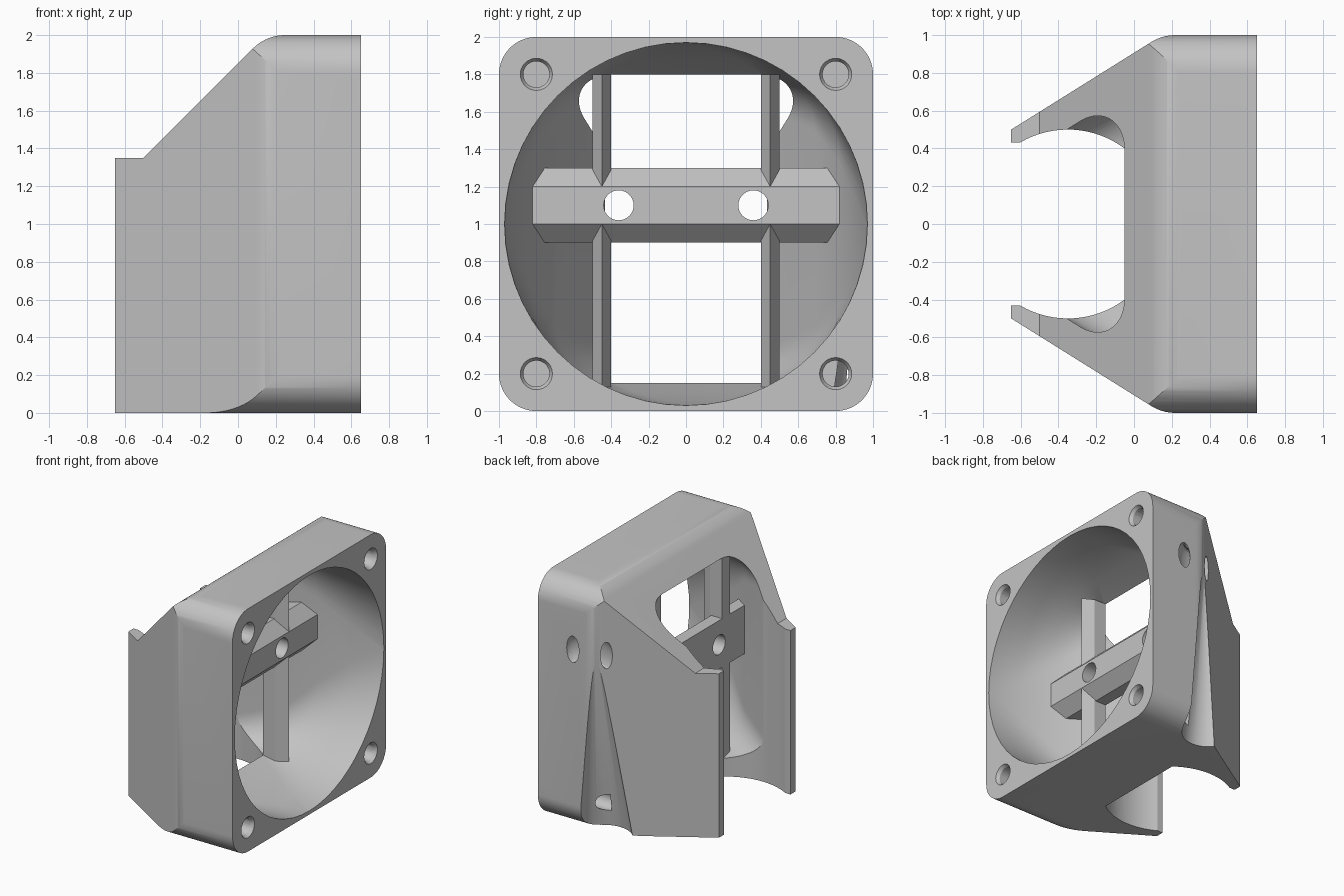
import bpy, bmesh, math
from mathutils import Vector

if "Cube" in bpy.data.objects:
    bpy.data.objects.remove(bpy.data.objects["Cube"], do_unlink=True)

grey = bpy.data.materials.new("plain_grey")
grey.use_nodes = True
colour = (0.55, 0.55, 0.55, 1)
grey.diffuse_color = colour
grey.node_tree.nodes["Principled BSDF"].inputs["Base Color"].default_value = colour


def loft(name, rings):
    """Closed solid through rings that share one point count."""
    bm = bmesh.new()
    loops = [[bm.verts.new(p) for p in ring] for ring in rings]
    n = len(loops[0])
    for a, b in zip(loops, loops[1:]):
        for i in range(n):
            j = (i + 1) % n
            bm.faces.new((a[i], a[j], b[j], b[i]))
    bm.faces.new(loops[0])
    bm.faces.new(loops[-1])
    bmesh.ops.recalc_face_normals(bm, faces=bm.faces)
    mesh = bpy.data.meshes.new(name)
    bm.to_mesh(mesh)
    bm.free()
    mesh.materials.append(grey)
    ob = bpy.data.objects.new(name, mesh)
    bpy.context.collection.objects.link(ob)
    return ob


def place(axis, d, p):
    u, v = p
    return {"x": (d, u, v), "y": (u, d, v), "z": (u, v, d)}[axis]


def prism(name, points, axis, lo, hi):
    return loft(name, [[place(axis, d, p) for p in points] for d in (lo, hi)])


def fillet(corners, steps=10):
    """Outline from (u, v, radius) corners."""
    out = []
    for i, (u, v, r) in enumerate(corners):
        p = Vector((u, v))
        if not r:
            out.append(p)
            continue
        a = (Vector(corners[i - 1][:2]) - p).normalized()
        b = (Vector(corners[(i + 1) % len(corners)][:2]) - p).normalized()
        half = a.angle(b) / 2
        c = p + (a + b).normalized() * (r / math.sin(half))
        t = r / math.tan(half)
        s, e = (p + a * t - c).normalized(), (p + b * t - c).normalized()
        out += [c + s.slerp(e, k / steps).normalized() * r for k in range(steps + 1)]
    return out


def box_outline(w, lo, hi, r):
    return fillet([(-w, lo, r), (w, lo, r), (w, hi, r), (-w, hi, r)], 14)


def cone(name, base, top, r1, r2, sides=40):
    """Round solid between two points."""
    base, top = Vector(base), Vector(top)
    q = (top - base).to_track_quat('Z', 'Y')
    rings = []
    for c, r in ((base, r1), (top, r2)):
        rings.append([c + q @ Vector((r * math.cos(a), r * math.sin(a), 0))
                      for a in (math.tau * k / sides for k in range(sides))])
    return loft(name, rings)


def boolean(ob, tool, op="DIFFERENCE"):
    mod = ob.modifiers.new("cut", "BOOLEAN")
    mod.object, mod.operation, mod.solver = tool, op, "EXACT"
    bpy.context.view_layer.update()
    ev = ob.evaluated_get(bpy.context.evaluated_depsgraph_get())
    mesh = bpy.data.meshes.new_from_object(ev)
    ob.modifiers.clear()
    ob.data = mesh
    bpy.data.objects.remove(tool, do_unlink=True)


# Outer shell: rounded flange outline, side profile and plan outline combined
duct = prism("duct_body", box_outline(1, 0, 2, 0.2), "x", -0.65, 0.65)
side = fillet([(-0.7, -0.1, 0), (0.7, -0.1, 0), (0.7, 2, 0), (0.15, 2, 0.24),
               (-0.5, 1.35, 0), (-0.7, 1.35, 0)])
boolean(duct, prism("side_profile", side, "y", -1.1, 1.1), "INTERSECT")
plan = fillet([(0.7, -1, 0), (0.7, 1, 0), (0.15, 1, 0.24), (-0.65, 0.5, 0),
               (-0.65, -0.5, 0), (0.15, -1, 0.24)])
boolean(duct, prism("plan_outline", plan, "z", -0.1, 2.1), "INTERSECT")

# Air passage: round inlet blending to a tall outlet
sections = [(0.67, 0.97, 0.03, 1.97, 0.9699), (0.64, 0.97, 0.03, 1.97, 0.9699),
            (0.4, 0.905, 0.055, 1.945, 0.8), (0.15, 0.82, 0.1, 1.88, 0.55),
            (-0.05, 0.69, 0.15, 1.8, 0.3), (-0.42, 0.46, 0.15, 1.8, 0.2)]
passage = loft("passage", [[place("x", x, p) for p in box_outline(w, lo, hi, r)]
                           for x, w, lo, hi, r in sections])
boolean(duct, passage)

# Round clearance behind the outlet, open at the rear
arc = [(-0.35 + 0.5 * math.cos(a), 0.5 * math.sin(a))
       for a in (math.radians(53.13 + k * 67 / 16) for k in range(17))]
clearance = arc + [(-0.8, 0.43), (-0.8, -0.43)] + [(x, -y) for x, y in reversed(arc)]
boolean(duct, prism("clearance", clearance, "z", -0.1, 2.1))

# Flared groove and tie tunnel on one flank
boolean(duct, cone("groove", (0.06, 0.98, -0.05), (0.12, 1.03, 1.65), 0.22, 0.015))
bpy.ops.mesh.primitive_torus_add(location=(0.17, 1.02, 1.48), major_radius=0.165,
                                 minor_radius=0.055, major_segments=40, minor_segments=16)
tunnel = bpy.context.object
tunnel.scale = (1, 0.6, 2)
boolean(duct, tunnel)

# Countersunk screw holes
for y in (-0.8, 0.8):
    for z in (0.2, 1.8):
        boolean(duct, cone("screw_hole", (0.12, y, z), (0.7, y, z), 0.07, 0.07, 28))
        boolean(duct, cone("countersink", (0.62, y, z), (0.66, y, z), 0.068, 0.092, 28))

# Crossbar and ridged uprights across the outlet
crossbar = prism("crossbar", [(-0.05, 0.9), (0.05, 0.9), (0.15, 1.0), (0.15, 1.2),
                              (0.05, 1.3), (-0.05, 1.3)], "y", -0.82, 0.82)
parts = [duct, crossbar]
for s, label in ((1, "left"), (-1, "right")):
    ridge = [(-0.05, s * 0.4), (0.06, s * 0.4), (0.15, s * 0.45),
             (0.06, s * 0.5), (-0.05, s * 0.5)]
    for lo, hi, pos in ((0.1, 1.0, "lower"), (1.2, 1.8, "upper")):
        parts.append(prism(f"{pos}_{label}_upright", ridge, "z", lo, hi))
    boolean(crossbar, cone("bar_hole", (-0.2, s * 0.36, 1.1), (0.3, s * 0.36, 1.1), 0.08, 0.08))

bpy.ops.object.select_all(action="DESELECT")
for ob in parts:
    ob.data.materials.clear()
    ob.data.materials.append(grey)
    ob.select_set(True)
bpy.context.view_layer.objects.active = duct
bpy.ops.object.shade_smooth_by_angle(angle=math.radians(25))
